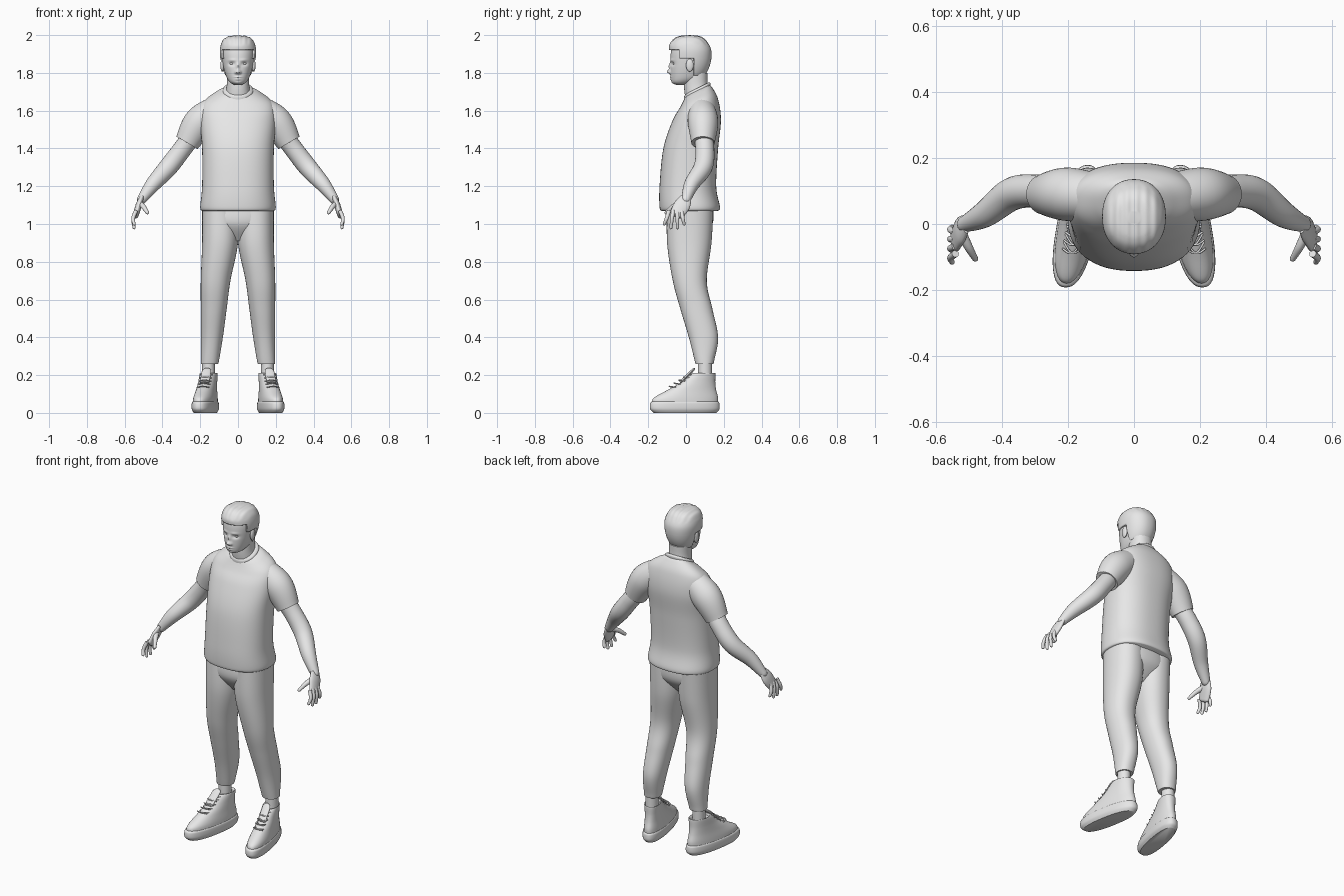
import bpy, bmesh, math
from mathutils import Vector

cube = bpy.data.objects.get("Cube")
if cube:
    bpy.data.objects.remove(cube, do_unlink=True)

grey = bpy.data.materials.new("plain_grey")
grey.use_nodes = True
grey.diffuse_color = (0.8, 0.8, 0.8, 1)
grey.node_tree.nodes["Principled BSDF"].inputs["Base Color"].default_value = grey.diffuse_color


def finish(name, bm, mirror=False):
    """Turn a bmesh into a smooth-shaded object, mirrored across x if asked."""
    bmesh.ops.recalc_face_normals(bm, faces=bm.faces)
    mesh = bpy.data.meshes.new(name)
    bm.to_mesh(mesh)
    bm.free()
    mesh.materials.append(grey)
    ob = bpy.data.objects.new(name, mesh)
    bpy.context.collection.objects.link(ob)
    bpy.ops.object.select_all(action='DESELECT')
    ob.select_set(True)
    bpy.context.view_layer.objects.active = ob
    bpy.ops.object.shade_smooth_by_angle(angle=math.radians(50))
    if mirror:
        ob.modifiers.new("mirror", 'MIRROR')
    return ob


def interpolate(rows, steps):
    """Catmull-Rom interpolation through rows of numbers."""
    last = len(rows) - 1
    out = []
    for i in range(last):
        near = [rows[min(max(i + k, 0), last)] for k in (-1, 0, 1, 2)]
        for s in range(steps):
            t = s / steps
            out.append([b + t * ((c - a) + t * ((2*a - 5*b + 4*c - d) + t * (3*b - a - 3*c + d))) / 2
                        for a, b, c, d in zip(*near)])
    return out + [list(rows[-1])]


def outline(sides, power=2):
    """Points of a unit superellipse."""
    for i in range(sides):
        c, s = math.cos(math.tau * i / sides), math.sin(math.tau * i / sides)
        yield math.copysign(abs(c) ** (2 / power), c), math.copysign(abs(s) ** (2 / power), s)


def skin(rings):
    """Bridge rings of points and cap both ends."""
    bm = bmesh.new()
    loops = [[bm.verts.new(p) for p in ring] for ring in rings]
    for low, high in zip(loops, loops[1:]):
        for i in range(len(low)):
            bm.faces.new((low[i - 1], low[i], high[i], high[i - 1]))
    bm.faces.new(loops[0])
    bm.faces.new(loops[-1])
    return bm


def section(z, front, back, half, tilt=0, middle=0):
    """A level slice of the body, given by its front, back and half width."""
    return middle, half, (front + back) / 2, (back - front) / 2, z, tilt


def loft(sections, sides=48, steps=8, power=2.2):
    rings = []
    for x, rx, y, ry, z, tilt in interpolate(sections, steps):
        rings.append([Vector((x + rx * c, y + ry * s, z + tilt * ry * s)) for c, s in outline(sides, power)])
    return skin(rings)


def limb(joints, depth=1.0, sides=24, steps=8, rounded=True):
    """Tube through (x, y, z, radius) joints; depth stretches it front to back."""
    rows = interpolate(joints, steps)
    if rounded:
        end, radius = Vector(rows[-1][:3]), rows[-1][3]
        heading = (end - Vector(rows[-2][:3])).normalized()
        for k in range(1, 5):
            turn = math.pi * k / 9
            rows.append([*(end + heading * radius * math.sin(turn)), radius * math.cos(turn)])
    points = [Vector(r[:3]) for r in rows]
    rings = []
    for i, p in enumerate(points):
        along = points[min(i + 1, len(points) - 1)] - points[max(i - 1, 0)]
        across = along.cross(Vector((0, 1, 0))).normalized()
        over = across.cross(along).normalized()
        rings.append([p + rows[i][3] * (across * c + over * s * depth) for c, s in outline(sides)])
    return skin(rings)


def ball(name, centre, size):
    bm = bmesh.new()
    bmesh.ops.create_uvsphere(bm, u_segments=24, v_segments=14, radius=1)
    bmesh.ops.scale(bm, vec=size, verts=bm.verts)
    bmesh.ops.translate(bm, vec=centre, verts=bm.verts)
    finish(name, bm, mirror=True)


# Shirt body, neckband and sleeves
finish("shirt_body", loft([
    section(z=1.07, front=-.13, back=.17, half=.19),
    section(z=1.09, front=-.14, back=.18, half=.2),
    section(z=1.2, front=-.14, back=.16, half=.19),
    section(z=1.4, front=-.12, back=.17, half=.19),
    section(z=1.55, front=-.07, back=.185, half=.2),
    section(z=1.64, front=-.03, back=.17, half=.185, tilt=.2),
    section(z=1.69, front=-.01, back=.14, half=.12, tilt=.4),
    section(z=1.71, front=0, back=.12, half=.07, tilt=.5)], sides=64, power=2.35))
finish("shirt_neckband", loft([
    section(z=1.69, front=-.01, back=.13, half=.08, tilt=.5),
    section(z=1.71, front=-.01, back=.13, half=.08, tilt=.5),
    section(z=1.72, front=0, back=.12, half=.07, tilt=.5)]))
finish("shirt_sleeves", limb([
    (.09, .08, 1.62, .07), (.2, .09, 1.54, .085), (.27, .09, 1.43, .065)],
    depth=.95, sides=36, rounded=False), mirror=True)

# Arms and hands
finish("arms", limb([
    (.24, .09, 1.47, .05), (.3, .1, 1.39, .05), (.37, .09, 1.3, .05),
    (.45, .03, 1.21, .04), (.51, 0, 1.13, .025)]), mirror=True)
finish("palms", limb([
    (.51, 0, 1.14, .012), (.525, -.02, 1.1, .017), (.54, -.05, 1.05, .015)], depth=2.5), mirror=True)
for i, finger in enumerate(("index", "middle", "ring", "little")):
    root, tip = -.09 + .022 * i, -.115 + .035 * i
    low = 1.0 if finger in ("index", "little") else .98
    finish(finger + "_fingers", limb([
        (.54, root, 1.07, .011), (.555, (root + tip) / 2, 1.03, .01), (.55, tip, low, .008)],
        sides=14), mirror=True)
finish("thumbs", limb([
    (.52, -.03, 1.11, .015), (.5, -.07, 1.09, .013), (.48, -.105, 1.06, .009)], sides=14), mirror=True)


# Trousers: the outer seam hangs almost straight, the inner seam slants away
def leg(z, front, back, inner, outer=.197):
    return section(z, front, back, half=(outer - inner) / 2, middle=(outer + inner) / 2)


finish("trouser_legs", loft([
    leg(z=1.1, front=-.1, back=.145, inner=0, outer=.19),
    leg(z=.9, front=-.1, back=.135, inner=0, outer=.19),
    leg(z=.7, front=-.07, back=.11, inner=.04),
    leg(z=.55, front=-.03, back=.14, inner=.06),
    leg(z=.4, front=.015, back=.17, inner=.08),
    leg(z=.28, front=.045, back=.15, inner=.1),
    leg(z=.26, front=.05, back=.145, inner=.105)]), mirror=True)
finish("trouser_hips", loft([
    section(z=1.1, front=-.1, back=.145, half=.18),
    section(z=1, front=-.1, back=.14, half=.18),
    section(z=.91, front=-.04, back=.07, half=.05)]))
finish("ankles", limb([(.156, .1, .3, .034), (.156, .1, .15, .034)], depth=1.1), mirror=True)


# Shoes, built straight and then turned outwards
def shoe_part(name, bm):
    for v in bm.verts:
        v.co.x += .172 - .18 * v.co.y
    finish(name, bm, mirror=True)


shoe_part("shoe_soles", loft([
    section(z=0, front=-.17, back=.16, half=.05),
    section(z=.02, front=-.19, back=.177, half=.06),
    section(z=.05, front=-.19, back=.177, half=.06),
    section(z=.06, front=-.18, back=.17, half=.055)], power=2.4))
shoe_part("shoe_uppers", loft([
    section(z=.05, front=-.18, back=.17, half=.057),
    section(z=.08, front=-.17, back=.17, half=.055),
    section(z=.12, front=-.1, back=.16, half=.05),
    section(z=.16, front=-.03, back=.155, half=.047),
    section(z=.21, front=.03, back=.155, half=.045),
    section(z=.2, front=.04, back=.145, half=.035)]))
shoe_part("shoe_tongues", limb([(0, -.03, .16, .025), (0, .03, .22, .025)], depth=.3))
for k in range(5):
    y = -.085 + .025 * k
    z = .192 + .66 * y
    for side in (-1, 1):
        shoe_part("shoe_laces", limb([
            (-.03 * side, y + .03, z, .003), (0, y - .003, z + .005, .003),
            (.03 * side, y + .01, z, .003)], sides=8))

# Neck
finish("neck", loft([
    section(z=1.67, front=0, back=.125, half=.07, tilt=.4),
    section(z=1.73, front=-.01, back=.115, half=.06, tilt=.2),
    section(z=1.8, front=-.01, back=.115, half=.06)]))

# Head with sculpted features
skull = [
    section(z=1.737, front=-.05, back=0, half=.02),
    section(z=1.75, front=-.073, back=.04, half=.043),
    section(z=1.78, front=-.08, back=.09, half=.062),
    section(z=1.84, front=-.082, back=.12, half=.079),
    section(z=1.91, front=-.08, back=.125, half=.086),
    section(z=1.96, front=-.065, back=.1, half=.073),
    section(z=1.983, front=-.035, back=.07, half=.046),
    section(z=1.99, front=.01, back=.03, half=.01)]


def swell(v, z, wide, high, push, x=0):
    """Push the face forward in a soft spot, the same on both sides."""
    v.co.y -= push * math.exp(-((abs(v.co.x) - x) / wide) ** 2 - ((v.co.z - z) / high) ** 2)


bm = loft(skull, sides=128, steps=14)
for v in [v for v in bm.verts if v.co.y < 0]:
    swell(v, z=1.806, wide=.012, high=.011, push=.02)          # nose tip
    swell(v, z=1.834, wide=.009, high=.018, push=.01)          # nose bridge
    swell(v, z=1.802, wide=.006, high=.006, push=.007, x=.012)  # nostrils
    swell(v, z=1.848, wide=.016, high=.01, push=-.01, x=.033)  # eye sockets
    swell(v, z=1.867, wide=.02, high=.006, push=.004, x=.03)   # brows
    swell(v, z=1.778, wide=.018, high=.004, push=.006)         # upper lip
    swell(v, z=1.766, wide=.014, high=.005, push=.005)         # lower lip
    swell(v, z=1.745, wide=.02, high=.01, push=.004)           # chin
finish("head", bm)
ball("eyes", centre=(.033, -.058, 1.849), size=(.013, .012, .008))
ball("ears", centre=(.083, .02, 1.84), size=(.01, .02, .034))

# Hair: an outer skull shell trimmed along the hairline
brow_line, ear_line, nape_line = 1.922, 1.875, 1.785
temple, behind_ear = -.035, .042
bm = loft([(x, rx + .01, y, ry + .009, z + .008, tilt) for x, rx, y, ry, z, tilt in skull], sides=96)
for v in bm.verts:
    if v.co.y < 0:
        swell(v, z=1.945, wide=.08, high=.02, push=.006)
    if v.co.z > 1.95:
        v.co.z += .0015 * math.sin(v.co.x * 220)
planes = [((0, 0, z), (0, 0, 1)) for z in (brow_line, ear_line, nape_line)]
planes += [((0, y, 0), (0, 1, 0)) for y in (temple, behind_ear)]
for point, normal in planes:
    bmesh.ops.bisect_plane(bm, geom=bm.verts[:] + bm.edges[:] + bm.faces[:],
                           plane_co=point, plane_no=normal)
bare = []
for face in bm.faces:
    _, y, z = face.calc_center_median()
    lowest = nape_line if y > behind_ear else ear_line if y > temple else brow_line
    if z < lowest:
        bare.append(face)
bmesh.ops.delete(bm, geom=bare, context='FACES')
shell = finish("hair", bm).modifiers.new("thickness", 'SOLIDIFY')
shell.thickness = .01
shell.offset = -1
